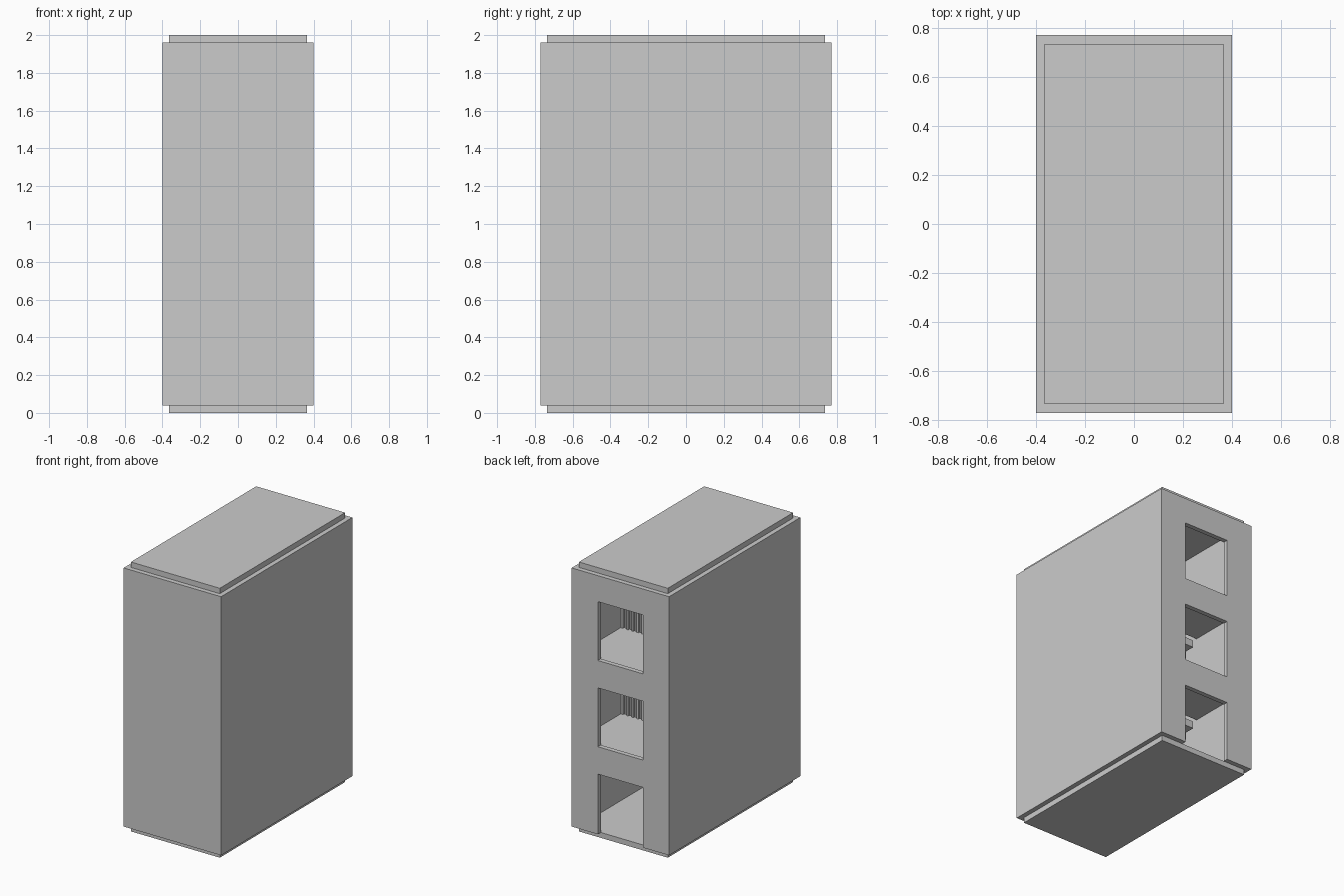
import bpy, bmesh

if "Cube" in bpy.data.objects:
    bpy.data.objects.remove(bpy.data.objects["Cube"])

X, Y, T = 0.40, 0.77, 0.035          # half width, half depth, wall thickness
XI, YI = X - T, Y - T                # inner half sizes
Z0, Z1, STOREY = 0.04, 1.96, 0.64
EDGE = 0.23                          # front edge of each upper landing

slab_mat = bpy.data.materials.new("slab_grey")
slab_mat.diffuse_color = (0.69, 0.69, 0.69, 1)
slab_mat.use_nodes = True
slab_mat.node_tree.nodes["Principled BSDF"].inputs["Base Color"].default_value = slab_mat.diffuse_color


def add_boxes(name, boxes, mat=None):
    """One object from boxes given as (x0, x1, y0, y1, z0, z1)."""
    bm = bmesh.new()
    for x0, x1, y0, y1, z0, z1 in boxes:
        for v in bmesh.ops.create_cube(bm, size=1)["verts"]:
            v.co = (x0 + (v.co.x + 0.5) * (x1 - x0),
                    y0 + (v.co.y + 0.5) * (y1 - y0),
                    z0 + (v.co.z + 0.5) * (z1 - z0))
    me = bpy.data.meshes.new(name)
    bm.to_mesh(me)
    bm.free()
    ob = bpy.data.objects.new(name, me)
    bpy.context.collection.objects.link(ob)
    if mat:
        me.materials.append(mat)
    return ob


def cut(target, name, box):
    cutter = add_boxes(name, [box])
    mod = target.modifiers.new(name, 'BOOLEAN')
    mod.operation = 'DIFFERENCE'
    mod.solver = 'EXACT'
    mod.object = cutter
    bpy.context.view_layer.objects.active = target
    bpy.ops.object.modifier_apply(modifier=name)
    bpy.data.objects.remove(cutter)


# Outer walls: hollow tube with a door and two windows at the back
walls = add_boxes("outer_walls", [(-X, X, -Y, Y, Z0, Z1)])
cut(walls, "hollow_cutter", (-XI, XI, -YI, YI, -0.5, 2.5))
for i in range(3):
    bottom = -0.2 if i == 0 else Z0 + i * STOREY + 0.01
    cut(walls, "opening_cutter",
        (-0.185, 0.185, YI - 0.1, Y + 0.1, bottom, 0.487 + i * STOREY))

# Base and roof slabs
add_boxes("base_slab", [(-XI, XI, -YI, YI, 0, Z0)], slab_mat)
add_boxes("roof_slab", [(-XI, XI, -YI, YI, Z1, 2)], slab_mat)

# Upper landings, each with a flight of steps and a barred railing
N = 12
for i in (1, 2):
    top = Z0 + i * STOREY + 0.005
    add_boxes(f"landing_{i}", [(-XI, XI, EDGE, YI, top - 0.03, top)])

    run, rise = 0.9 / N, STOREY / N
    add_boxes(f"stair_flight_{i}", [
        (-XI + 0.03, -0.03, EDGE - (k + 1) * run, EDGE - k * run,
         top - (k + 2) * rise, top - (k + 1) * rise) for k in range(N - 1)])

    bars = [(x, x + 0.015, EDGE, EDGE + 0.015, top, top + 0.2)
            for x in [0.01 + 0.042 * k for k in range(9)]]
    bars.append((0.0, XI, EDGE, EDGE + 0.015, top + 0.2, top + 0.22))
    add_boxes(f"railing_{i}", bars)
